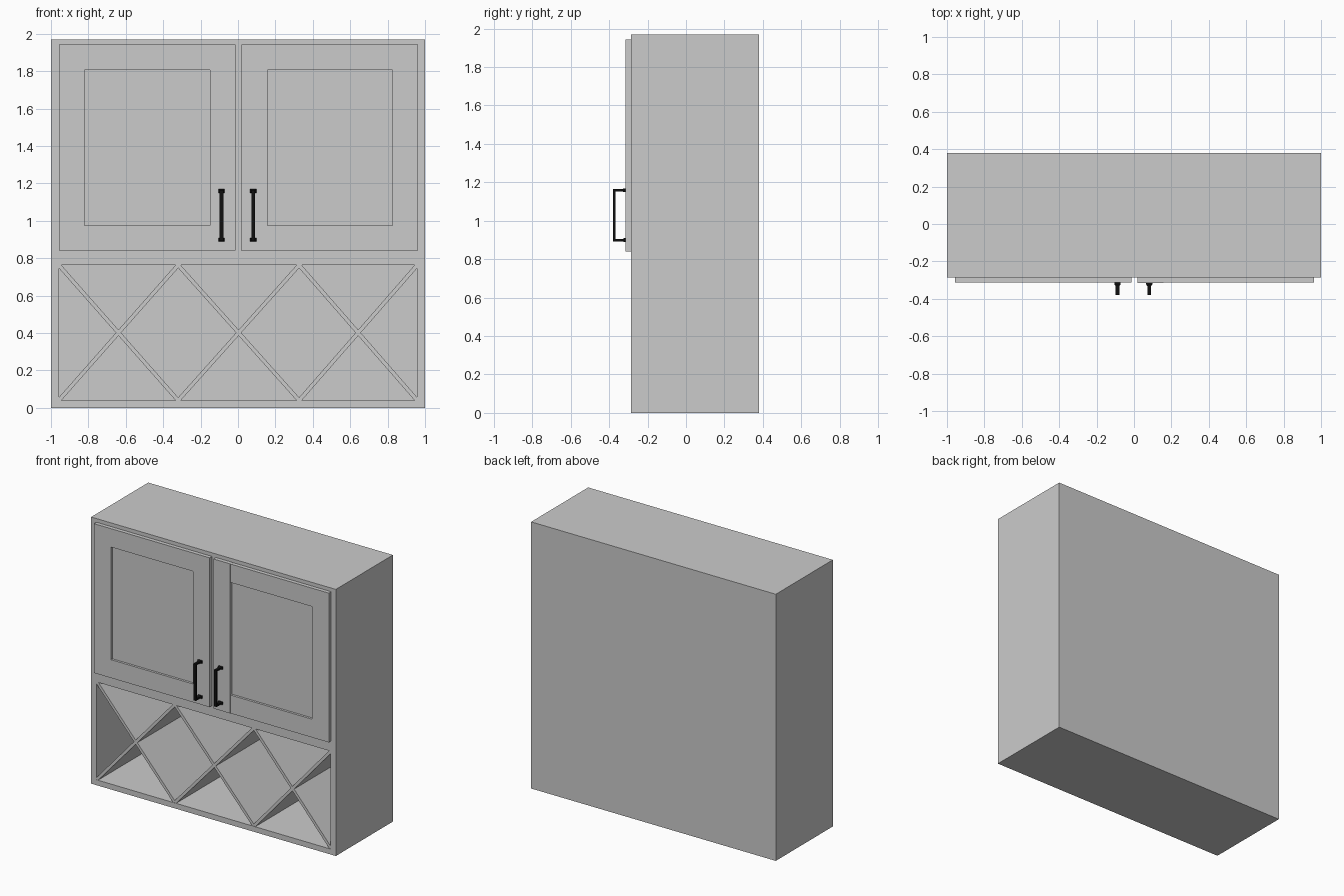
import bpy, bmesh

if "Cube" in bpy.data.objects:
    bpy.data.objects.remove(bpy.data.objects["Cube"])

black = bpy.data.materials.new("black_metal")
black.diffuse_color = (0.005, 0.005, 0.005, 1)
black.use_nodes = True
black.node_tree.nodes["Principled BSDF"].inputs["Base Color"].default_value = black.diffuse_color

FRONT, BACK, DOOR = -0.286, 0.38, -0.314


def finish(name, bm, mat=None):
    bmesh.ops.recalc_face_normals(bm, faces=bm.faces)
    me = bpy.data.meshes.new(name)
    bm.to_mesh(me)
    bm.free()
    if mat:
        me.materials.append(mat)
    ob = bpy.data.objects.new(name, me)
    bpy.context.collection.objects.link(ob)
    return ob


def loft(name, loops, mat=None):
    """Skin a chain of equal-sized point loops and cap both ends."""
    bm = bmesh.new()
    rings = [[bm.verts.new(p) for p in loop] for loop in loops]
    n = len(rings[0])
    for a, b in zip(rings, rings[1:]):
        for i in range(n):
            j = (i + 1) % n
            bm.faces.new((a[i], a[j], b[j], b[i]))
    bm.faces.new(rings[0])
    bm.faces.new(rings[-1])
    return finish(name, bm, mat)


def rect(x0, x1, z0, z1, y):
    return [(x0, y, z0), (x1, y, z0), (x1, y, z1), (x0, y, z1)]


def recessed_box(name, outer, inner, y_back, y_front, y_floor):
    return loft(name, [rect(*outer, y_back), rect(*outer, y_front),
                       rect(*inner, y_front), rect(*inner, y_floor)])


def box(name, r, y0, y1, mat=None):
    return loft(name, [rect(*r, y0), rect(*r, y1)], mat)


# Carcass with open wine-rack bay
recessed_box("cabinet_carcass", (-1, 1, 0, 1.97), (-0.958, 0.958, 0.04, 0.763),
             BACK, FRONT, 0.345)

# Shaker doors with recessed panels
recessed_box("left_door", (-0.957, -0.013, 0.84, 1.943),
             (-0.82, -0.15, 0.975, 1.807), FRONT, DOOR, -0.297)
recessed_box("right_door", (0.021, 0.962, 0.84, 1.943),
             (0.157, 0.825, 0.975, 1.807), FRONT, DOOR, -0.297)
# Separate inner stile of the right door
box("right_door_stile", (0.02, 0.157, 0.839, 1.944), FRONT, DOOR - 0.001)

# Crossed wine-rack dividers
stops = [-0.958, -0.32, 0.327, 0.958]
h, zb, zt, yf = 0.014, 0.04, 0.763, FRONT + 0.003
for i, (a, b) in enumerate(zip(stops, stops[1:])):
    for tag, lo, hi in (("rising", a, b), ("falling", b, a)):
        profile = [(lo - h, zb), (lo + h, zb), (hi + h, zt), (hi - h, zt)]
        loft(f"rack_{tag}_divider_{i + 1}",
             [[(x, y, z) for x, z in profile] for y in (yf, 0.345)])

# Bar handles: grip, two arms and two flared feet each
for side, x in (("left", -0.088), ("right", 0.081)):
    box(f"{side}_handle_grip", (x - 0.01, x + 0.01, 0.893, 1.165), -0.38, -0.368, black)
    for end, z in (("lower", 0.899), ("upper", 1.159)):
        box(f"{side}_handle_{end}_arm", (x - 0.01, x + 0.01, z - 0.006, z + 0.006),
            -0.37, -0.32, black)
        small = (x - 0.01, x + 0.01, z - 0.006, z + 0.006)
        big = (x - 0.017, x + 0.017, z - 0.01, z + 0.01)
        loft(f"{side}_handle_{end}_foot",
             [rect(*small, -0.332), rect(*big, -0.322), rect(*big, DOOR)], black)
